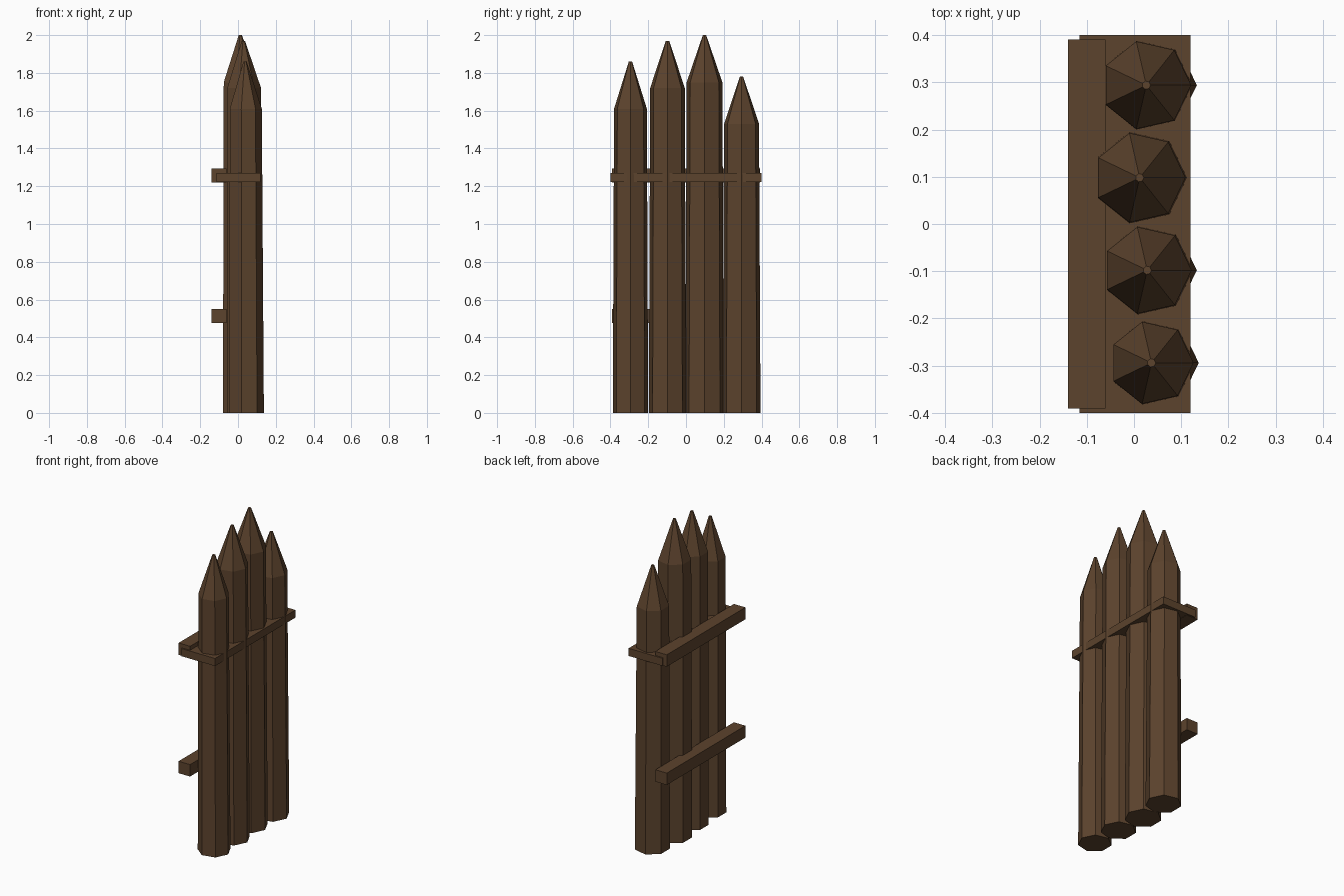
import bpy, bmesh, math

if "Cube" in bpy.data.objects:
    bpy.data.objects.remove(bpy.data.objects["Cube"])

def material(name, rgb):
    m = bpy.data.materials.new(name)
    m.diffuse_color = (*rgb, 1)
    m.use_nodes = True
    m.node_tree.nodes["Principled BSDF"].inputs["Base Color"].default_value = m.diffuse_color
    return m

wood = material("brown wood", (0.107, 0.056, 0.026))

def finish(name, bm):
    bmesh.ops.recalc_face_normals(bm, faces=bm.faces)
    me = bpy.data.meshes.new(name)
    bm.to_mesh(me)
    bm.free()
    me.materials.append(wood)
    bpy.context.collection.objects.link(bpy.data.objects.new(name, me))

# Seven-sided sharpened log: stacked rings of (x centre, radius, z)
def log(name, y, rings, sides=7):
    bm = bmesh.new()
    loops = [[bm.verts.new((cx + r * math.cos(math.tau * i / sides),
                            y + r * math.sin(math.tau * i / sides), z))
              for i in range(sides)] for cx, r, z in rings]
    for a, b in zip(loops, loops[1:]):
        for i in range(sides):
            j = (i + 1) % sides
            bm.faces.new((a[i], a[j], b[j], b[i]))
    bm.faces.new(loops[0][::-1])
    bm.faces.new(loops[-1])
    finish(name, bm)

def box(name, lo, hi):
    bm = bmesh.new()
    bmesh.ops.create_cube(bm, size=1)
    for v in bm.verts:
        v.co = [(a + b) / 2 + c * (b - a) for a, b, c in zip(lo, hi, v.co)]
    finish(name, bm)

# Four stakes: y, bottom x, bottom radius, top x, top radius, tip height
stakes = [(-0.294, 0.041, 0.096, 0.037, 0.089, 1.86),
          (-0.098, 0.032, 0.101, 0.028, 0.094, 1.97),
          (0.098, 0.015, 0.105, 0.012, 0.097, 2.00),
          (0.294, 0.030, 0.103, 0.026, 0.095, 1.78)]
for n, (y, bx, br, tx, tr, tip) in enumerate(stakes, 1):
    log(f"stake_{n}", y, [(bx, br, 0), (tx, tr, tip - 0.25), (tx, 0.009, tip)])

# Two rails behind the stakes and a thin binding board through them
box("lower_rail", (-0.14, -0.391, 0.475), (-0.06, 0.391, 0.55))
box("upper_rail", (-0.14, -0.391, 1.22), (-0.06, 0.391, 1.295))
box("binding_board", (-0.115, -0.4, 1.222), (0.12, 0.4, 1.27))
